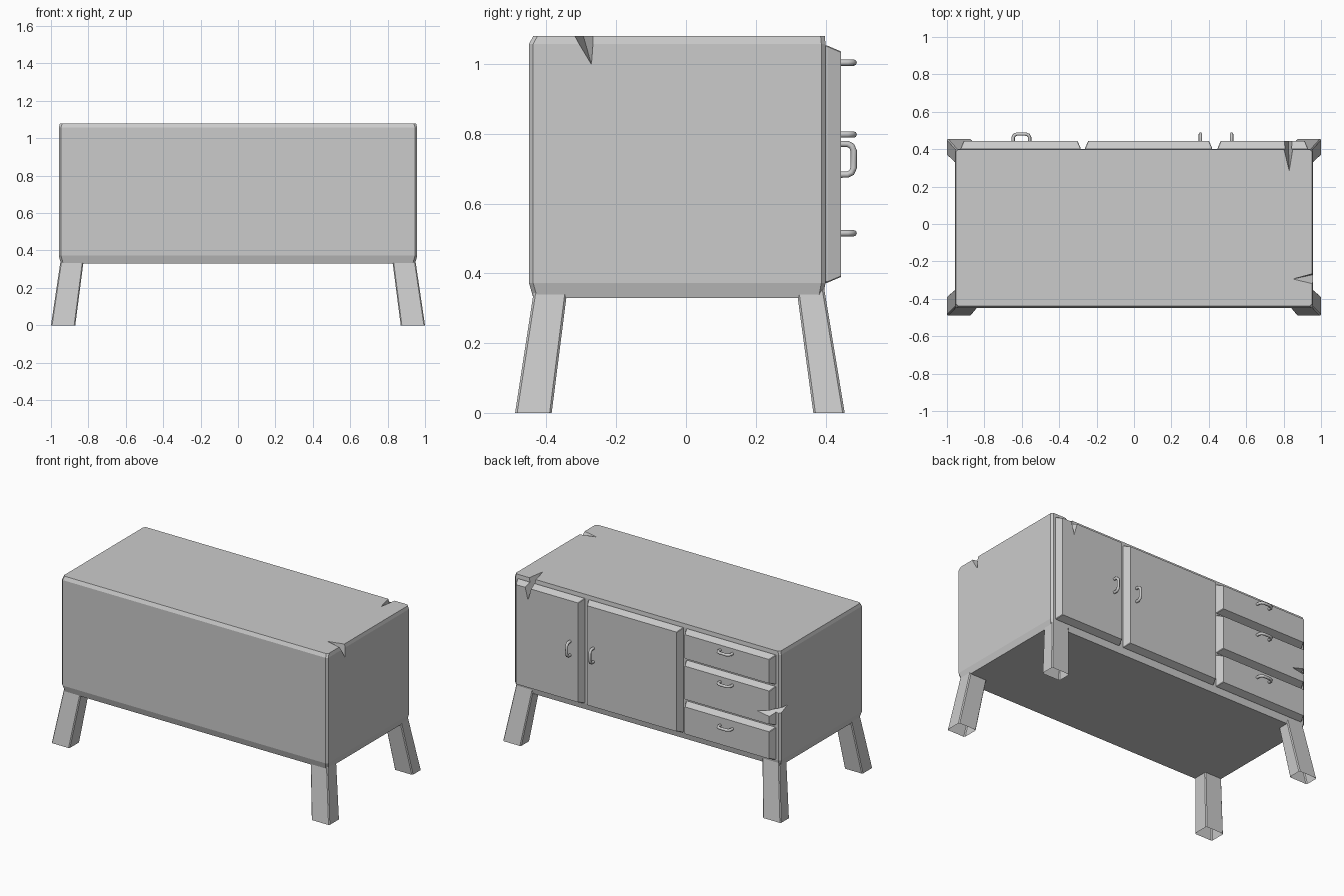
import bpy, bmesh

if "Cube" in bpy.data.objects:
    bpy.data.objects.remove(bpy.data.objects["Cube"])


def add_mesh(name, bm):
    bmesh.ops.recalc_face_normals(bm, faces=bm.faces)
    mesh = bpy.data.meshes.new(name)
    bm.to_mesh(mesh)
    bm.free()
    obj = bpy.data.objects.new(name, mesh)
    bpy.context.scene.collection.objects.link(obj)
    return obj


def loft(name, rects, chamfer, cap=True, swap=False):
    """Skin rectangles (u0, u1, v0, v1, w) with chamfered corners; swap puts w on y."""
    bm = bmesh.new()
    rings = []
    for u0, u1, v0, v1, w in rects:
        c = chamfer
        pts = [(u0 + c, v0), (u1 - c, v0), (u1, v0 + c), (u1, v1 - c),
               (u1 - c, v1), (u0 + c, v1), (u0, v1 - c), (u0, v0 + c)]
        rings.append([bm.verts.new((u, w, v) if swap else (u, v, w)) for u, v in pts])
    for a, b in zip(rings, rings[1:]):
        for i in range(8):
            j = (i + 1) % 8
            bm.faces.new((a[i], a[j], b[j], b[i]))
    if cap:
        bm.faces.new(rings[0])
        bm.faces.new(rings[-1])
    return add_mesh(name, bm)


# cabinet body, slightly tapered at its top and bottom rims
body = loft("cabinet_body", [
    (-0.947, 0.947, -0.438, 0.392, 0.33),
    (-0.958, 0.958, -0.45, 0.40, 0.372),
    (-0.958, 0.958, -0.45, 0.40, 1.058),
    (-0.952, 0.952, -0.438, 0.398, 1.08)], 0.012)


# raised door and drawer fronts on the +y side
def panel(name, x0, x1, z0, z1):
    t = 0.017
    return loft(name, [
        (x0, x1, z0, z1, 0.39),
        (x0, x1, z0, z1, 0.405),
        (x0 + t, x1 - t, z0 + t, z1 - t, 0.445)], 0.003, swap=True)


panels = [panel("narrow_door", 0.447, 0.93, 0.373, 1.053),
          panel("wide_door", -0.262, 0.418, 0.373, 1.053)]
for label, z0, z1 in (("bottom", 0.373, 0.583), ("middle", 0.598, 0.848), ("top", 0.863, 1.053)):
    panels.append(panel(label + "_drawer", -0.927, -0.285, z0, z1))


# splayed hollow legs, open at the foot
def leg(name, side, bottom_y, top_y):
    xb = sorted((side * 0.87, side * 1.0))
    xt = sorted((side * 0.822, side * 0.945))
    loft(name, [(*xb, *bottom_y, 0.0), (*xt, *top_y, 0.37)], 0.006, cap=False)


for side, label in ((-1, "left"), (1, "right")):
    leg("front_leg_" + label, side, (-0.49, -0.385), (-0.433, -0.338))
    leg("back_leg_" + label, side, (0.365, 0.455), (0.315, 0.394))


# bent rod handles
def handle(name, x, z, vertical):
    cu = bpy.data.curves.new(name, 'CURVE')
    cu.dimensions = '3D'
    cu.bevel_depth = 0.009
    cu.bevel_resolution = 2
    profile = [(-0.044, 0.44), (-0.044, 0.463), (-0.038, 0.475), (-0.024, 0.481),
               (0.024, 0.481), (0.038, 0.475), (0.044, 0.463), (0.044, 0.44)]
    sp = cu.splines.new('POLY')
    sp.points.add(len(profile) - 1)
    for p, (s, y) in zip(sp.points, profile):
        p.co = (x, y, z + s, 1) if vertical else (x + s, y, z, 1)
    obj = bpy.data.objects.new(name, cu)
    bpy.context.scene.collection.objects.link(obj)


handle("narrow_door_handle", 0.522, 0.727, True)
handle("wide_door_handle", 0.355, 0.727, True)
for label, z in (("bottom", 0.515), ("middle", 0.798), ("top", 1.004)):
    handle(label + "_drawer_handle", -0.602, z, False)


# chipped edges: wedge cutters for the three nicks
def nick(name, points, targets):
    bm = bmesh.new()
    v = [bm.verts.new(p) for p in points]
    for i in range(4):
        bm.faces.new([v[k] for k in range(4) if k != i])
    cutter = add_mesh(name, bm)
    cutter.hide_render = True
    cutter.display_type = 'WIRE'
    for obj in targets:
        mod = obj.modifiers.new(name, 'BOOLEAN')
        mod.operation = 'DIFFERENCE'
        mod.solver = 'EXACT'
        mod.object = cutter


nick("right_edge_nick", [(0.845, -0.295, 1.083), (0.963, -0.27, 0.995),
                         (1.0, -0.36, 1.13), (1.0, -0.25, 1.13)], [body])
nick("back_edge_nick", [(0.83, 0.28, 1.083), (0.825, 0.455, 0.95),
                        (0.76, 0.5, 1.14), (0.88, 0.5, 1.14)], [body, panels[0]])
nick("corner_nick", [(-0.82, 0.45, 0.68), (-0.963, 0.32, 0.71),
                     (-1.0, 0.49, 0.63), (-1.0, 0.49, 0.73)], [body, panels[3]])
